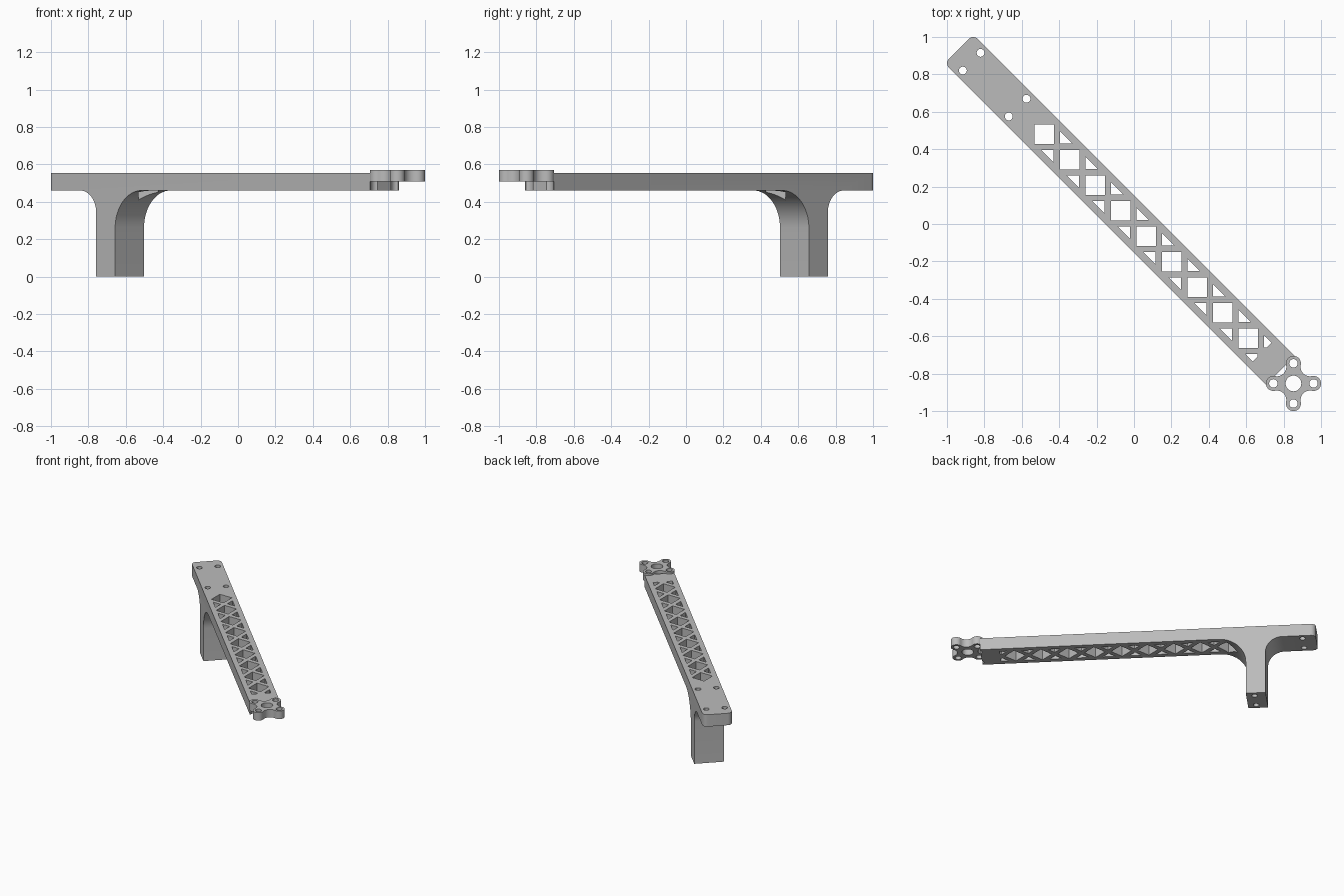
import bpy, bmesh
from math import cos, sin, pi, radians, sqrt

if "Cube" in bpy.data.objects:
    bpy.data.objects.remove(bpy.data.objects["Cube"])

gray = bpy.data.materials.new("plain gray")
gray.use_nodes = True
COLOR = (0.5, 0.5, 0.5, 1)
gray.diffuse_color = COLOR
gray.node_tree.nodes["Principled BSDF"].inputs["Base Color"].default_value = COLOR


def world(u, v):
    """Arm frame (u along the arm, v across it) to x, y."""
    return (u + v) / sqrt(2), (v - u) / sqrt(2)


def arc(cx, cy, r, start, end, n=12):
    angles = [radians(start + (end - start) * i / n) for i in range(n + 1)]
    return [(cx + r * cos(a), cy + r * sin(a)) for a in angles]


def circle(cx, cy, r, n=32):
    return arc(cx, cy, r, 0, 360, n)[:-1]


def extrude(bm, ring, shift):
    """Close a ring of points and sweep it by a vector."""
    face = bm.faces.new([bm.verts.new(p) for p in ring])
    out = bmesh.ops.extrude_face_region(bm, geom=[face])
    verts = [e for e in out["geom"] if isinstance(e, bmesh.types.BMVert)]
    bmesh.ops.translate(bm, verts=verts, vec=shift)


def finish(bm, name):
    bmesh.ops.recalc_face_normals(bm, faces=bm.faces)
    mesh = bpy.data.meshes.new(name)
    bm.to_mesh(mesh)
    bm.free()
    mesh.materials.append(gray)
    obj = bpy.data.objects.new(name, mesh)
    bpy.context.collection.objects.link(obj)
    return obj


def prisms(name, outlines, z0, z1):
    bm = bmesh.new()
    for outline in outlines:
        extrude(bm, [(x, y, z0) for x, y in outline], (0, 0, z1 - z0))
    return finish(bm, name)


def carve(obj, outlines):
    """Cut vertical openings right through an object."""
    cutter = prisms("opening_cutter", outlines, -0.1, 0.8)
    cutter.hide_render = True
    bpy.ops.object.select_all(action="DESELECT")
    bpy.context.view_layer.objects.active = obj
    obj.select_set(True)
    mod = obj.modifiers.new("openings", "BOOLEAN")
    mod.operation, mod.solver, mod.object = "DIFFERENCE", "EXACT", cutter
    bpy.ops.object.modifier_apply(modifier=mod.name)
    bpy.data.objects.remove(cutter)
    bpy.ops.object.shade_smooth_by_angle(angle=radians(30))


# Arm and leg: one T-shaped side profile with filleted junctions
BACK, TIP, HALF = -1.325, 1.107, 0.109
LOW, TOP = 0.46, 0.555
LEG_BACK, LEG_FRONT = -0.963, -0.82
profile = [(BACK, TOP), (BACK, LOW)]
profile += arc(LEG_BACK - 0.12, LOW - 0.12, 0.12, 90, 0)
profile += [(LEG_BACK, 0), (LEG_FRONT, 0)]
profile += arc(LEG_FRONT + 0.2, LOW - 0.2, 0.2, 180, 90, 16)
profile += [(TIP, LOW), (TIP, TOP)]

bm = bmesh.new()
extrude(bm, [(*world(u, -HALF), z) for u, z in profile], (*world(0, 2 * HALF), 0))
# Round the two upright corners of the back end
corners = [e for e in bm.edges
           if all((v.co.x - v.co.y) / sqrt(2) < BACK + 0.001 for v in e.verts)
           and abs(e.verts[0].co.z - e.verts[1].co.z) > 0.05]
bmesh.ops.bevel(bm, geom=corners, offset=0.035, segments=8, profile=0.5, affect="EDGES")
arm = finish(bm, "arm_and_leg")

# Lattice windows, with triangles mirrored across the arm's centre line
SIDE, PITCH, COUNT = 0.0525, 0.13625, 9
openings = []
for i in range(COUNT):
    a = -0.48 + PITCH * i
    openings.append([(a - SIDE, -a - SIDE), (a + SIDE, -a - SIDE),
                     (a + SIDE, -a + SIDE), (a - SIDE, -a + SIDE)])
    x, y, leg = a + 0.085, -a - 0.05, 0.065
    if i < COUNT - 1:
        tri = [(x, y), (x + leg, y), (x, y + leg)]
    else:
        tri = [(x, y), (x + 0.016, y), (x + 0.04, y + 0.025), (x, y + leg)]
    openings += [tri, [(-q, -p) for p, q in tri]]

# Bolt holes at the back end and down through the leg
for u in (-1.227, -0.88):
    for v in (-0.067, 0.067):
        openings.append(circle(*world(u, v), 0.021))

# Screw clearance at the tip
HUB, REACH = 0.8525, 0.1075
openings += [circle(HUB - REACH, -HUB, 0.034), circle(HUB, REACH - HUB, 0.034)]
carve(arm, openings)

# Motor mount: four round lobes joined by hollow curves
outline, holes = [], [circle(HUB, -HUB, 0.042)]
for k in range(4):
    t = k * 90
    c, s = cos(radians(t)), sin(radians(t))
    lx, ly = HUB + REACH * c, -HUB + REACH * s
    outline += arc(lx, ly, 0.04, t - 101.7, t + 101.7, 16)
    fx, fy = HUB + 0.089 * (c - s), -HUB + 0.089 * (c + s)
    outline += arc(fx, fy, 0.051, t + 281.7, t + 168.3)[1:-1]
    holes.append(circle(lx, ly, 0.0225))
mount = prisms("motor_mount", [outline], 0.507, 0.57)
carve(mount, holes)
